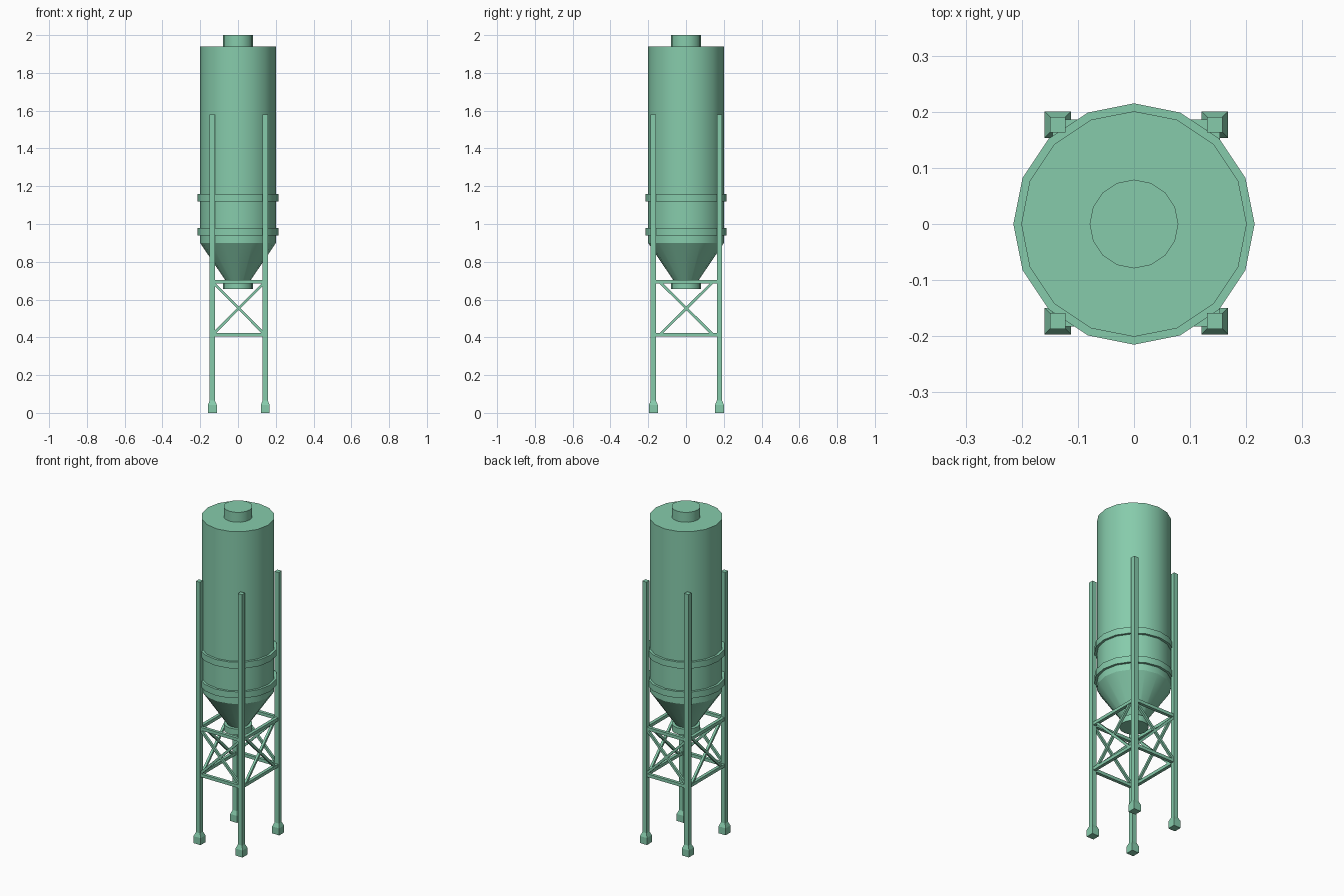
import bpy
import bmesh
from mathutils import Vector, Matrix

cube = bpy.data.objects.get("Cube")
if cube:
    bpy.data.objects.remove(cube, do_unlink=True)

paint = bpy.data.materials.new("sea_green_paint")
paint.use_nodes = True
color = (0.24, 0.6, 0.41, 1)
paint.diffuse_color = color
paint.node_tree.nodes["Principled BSDF"].inputs["Base Color"].default_value = color


def finish(name, bm, smooth=False):
    bmesh.ops.recalc_face_normals(bm, faces=bm.faces)
    mesh = bpy.data.meshes.new(name)
    bm.to_mesh(mesh)
    bm.free()
    mesh.materials.append(paint)
    obj = bpy.data.objects.new(name, mesh)
    bpy.context.collection.objects.link(obj)
    if smooth:
        bpy.ops.object.select_all(action="DESELECT")
        obj.select_set(True)
        bpy.context.view_layer.objects.active = obj
        bpy.ops.object.shade_smooth_by_angle()
    return obj


def drum(name, z0, z1, r0, r1):
    """Sixteen-sided capped cylinder or cone with a corner on each axis."""
    bm = bmesh.new()
    bmesh.ops.create_cone(bm, cap_ends=True, segments=16, radius1=r0, radius2=r1,
                          depth=z1 - z0, matrix=Matrix.Translation((0, 0, (z0 + z1) / 2)))
    finish(name, bm, True)


def beam(name, a, b, width):
    """Square bar between two points."""
    a, b = Vector(a), Vector(b)
    d = b - a
    # keep one pair of sides in the plane of the frame
    side = Vector((0, 1, 0)) if abs(d.y) < abs(d.x) else Vector((1, 0, 0))
    up = d.normalized()
    matrix = Matrix((side, up.cross(side), up)).transposed().to_4x4()
    matrix = Matrix.Translation((a + b) / 2) @ matrix @ Matrix.Diagonal((width, width, d.length, 1))
    bm = bmesh.new()
    bmesh.ops.create_cube(bm, size=1, matrix=matrix)
    finish(name, bm)


# Silo shell, hopper, outlet and bands
drum("silo_body", 0.9, 1.94, 0.201, 0.201)
drum("top_cap", 1.94, 2.0, 0.079, 0.079)
drum("hopper", 0.67, 0.9, 0.045, 0.201)
drum("outlet_collar", 0.655, 0.692, 0.079, 0.079)
drum("lower_band", 0.94, 0.979, 0.215, 0.215)
drum("upper_band", 1.12, 1.158, 0.215, 0.215)

# Legs and tapered feet
X, Y = (-0.136, 0.144), (-0.173, 0.177)
LEG, FOOT = 0.028, 0.047
for x, side in zip(X, ("right", "left")):
    for y, end in zip(Y, ("front", "back")):
        beam(f"{end}_{side}_leg", (x, y, 0.03), (x, y, 1.58), LEG)
        bm = bmesh.new()
        loops = []
        for z, w in ((0, FOOT), (0.042, FOOT), (0.065, LEG)):
            loops.append([bm.verts.new((x + i * w / 2, y + j * w / 2, z))
                          for i, j in ((-1, -1), (1, -1), (1, 1), (-1, 1))])
        for low, high in zip(loops, loops[1:]):
            for k in range(4):
                n = (k + 1) % 4
                bm.faces.new((low[k], low[n], high[n], high[k]))
        bm.faces.new(loops[0])
        bm.faces.new(loops[-1])
        finish(f"{end}_{side}_foot", bm)

# Rails and crossed braces on all four sides
LOW, HIGH = 0.413, 0.694
RAIL, BRACE = 0.019, 0.014
for y, end in zip(Y, ("front", "back")):
    for z, level in ((LOW, "lower"), (HIGH, "upper")):
        beam(f"{end}_{level}_rail", (X[0], y, z), (X[1], y, z), RAIL)
    beam(f"{end}_brace_rising", (X[0], y, LOW), (X[1], y, HIGH), BRACE)
    beam(f"{end}_brace_falling", (X[0], y, HIGH), (X[1], y, LOW), BRACE)
for x, side in zip(X, ("right", "left")):
    for z, level in ((LOW, "lower"), (HIGH, "upper")):
        beam(f"{side}_{level}_rail", (x, Y[0], z), (x, Y[1], z), RAIL)
    beam(f"{side}_brace_rising", (x, -0.14, LOW), (x, 0.144, HIGH), BRACE)
    beam(f"{side}_brace_falling", (x, -0.14, HIGH), (x, 0.144, LOW), BRACE)
